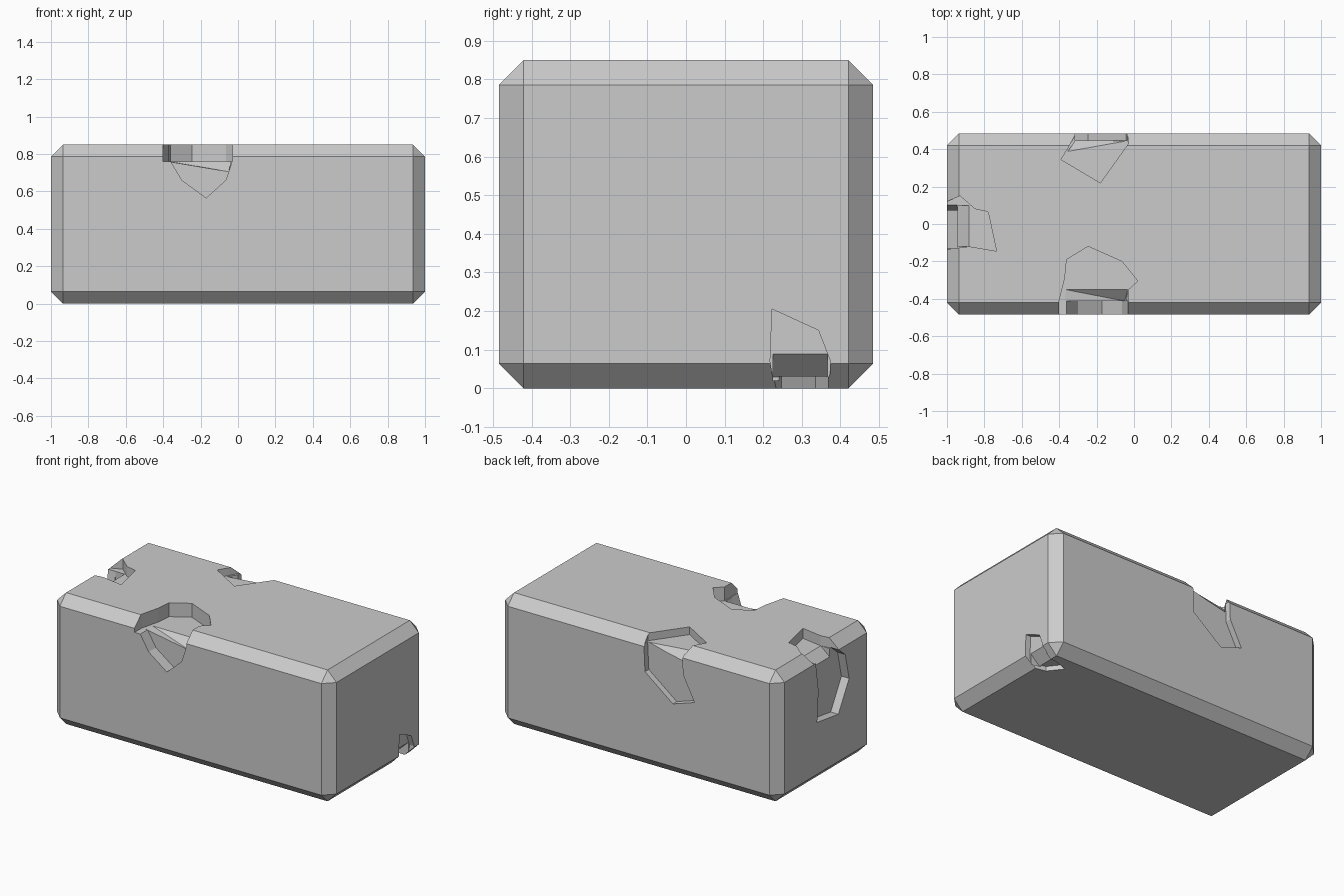
import bpy, bmesh

if "Cube" in bpy.data.objects:
    bpy.data.objects.remove(bpy.data.objects["Cube"])

# Stone block with an even flat chamfer
bpy.ops.mesh.primitive_cube_add(size=1, location=(0, 0, 0.425))
block = bpy.context.object
block.name = "stone_block"
block.scale = (2.0, 0.97, 0.85)
bpy.ops.object.transform_apply(location=True, scale=True)
bev = block.modifiers.new("chamfer", 'BEVEL')
bev.width = 0.064
bev.segments = 1
bpy.ops.object.modifier_apply(modifier="chamfer")


def carve(bm):
    """Subtract a closed bmesh from the block."""
    bmesh.ops.recalc_face_normals(bm, faces=bm.faces)
    me = bpy.data.meshes.new("chip_cutter")
    bm.to_mesh(me)
    bm.free()
    cutter = bpy.data.objects.new("chip_cutter", me)
    cutter.hide_render = True
    bpy.context.collection.objects.link(cutter)
    mod = block.modifiers.new("chip", 'BOOLEAN')
    mod.operation = 'DIFFERENCE'
    mod.solver = 'EXACT'
    mod.object = cutter
    bpy.context.view_layer.objects.active = block
    bpy.ops.object.modifier_apply(modifier="chip")
    bpy.data.objects.remove(cutter)


def prism(axis, profile, a, b):
    """Profile drawn across an axis, cut from depth a out to b."""
    place = {'x': lambda u, v, t: (t, u, v),
             'y': lambda u, v, t: (u, t, v),
             'z': lambda u, v, t: (u, v, t)}[axis]
    bm = bmesh.new()
    lo = [bm.verts.new(place(u, v, a)) for u, v in profile]
    hi = [bm.verts.new(place(u, v, b)) for u, v in profile]
    bm.faces.new(lo)
    bm.faces.new(hi[::-1])
    n = len(lo)
    for i in range(n):
        j = (i + 1) % n
        bm.faces.new((lo[i], lo[j], hi[j], hi[i]))
    carve(bm)


def wedge(points):
    """Sloped facet joining the two floors of a chip."""
    bm = bmesh.new()
    for p in points:
        bm.verts.new(p)
    bmesh.ops.convex_hull(bm, input=bm.verts)
    carve(bm)


# Chip on the front top edge
prism('z', [(-.405, -.6), (-.40, -.41), (-.37, -.29), (-.36, -.19), (-.245, -.12),
            (-.065, -.20), (.02, -.305), (-.03, -.35), (-.03, -.6)], .76, 1.0)
prism('y', [(-.403, .9), (-.375, .785), (-.30, .66), (-.17, .565),
            (-.065, .66), (-.032, .76), (-.032, .9)], -.411, -.7)
wedge([(-.37, -.35, .761), (-.034, -.35, .761), (-.05, -.412, .705), (-.37, -.412, .759),
       (-.37, -.412, .78), (-.034, -.412, .78), (-.034, -.35, .78), (-.37, -.35, .78)])

# Chip on the back top edge
prism('z', [(-.045, .6), (-.03, .43), (-.18, .22), (-.39, .345),
            (-.35, .41), (-.31, .485), (-.31, .6)], .80, 1.0)
prism('y', [(-.033, .9), (-.046, .625), (-.246, .47), (-.40, .52),
            (-.317, .68), (-.313, .9)], .446, .7)
wedge([(-.355, .387, .801), (-.036, .444, .801), (-.31, .448, .74),
       (-.036, .448, .81), (-.31, .448, .81), (-.355, .387, .81)])

# Chip on the left top edge
prism('z', [(-1.2, .10), (-1.0, .12), (-.93, .15), (-.85, .08), (-.78, .065),
            (-.735, -.145), (-.88, -.12), (-1.0, -.135), (-1.2, -.135)], .785, 1.0)
prism('x', [(.115, .9), (.10, .78), (.073, .6), (.087, .40), (-.13, .37),
            (-.24, .56), (-.20, .73), (-.128, .79), (-.128, .9)], -.945, -1.2)
wedge([(x, y, z) for y in (.10, -.119)
       for x, z in ((-.88, .786), (-.946, .73), (-.946, .80), (-.88, .80))])

# Chip on the right bottom edge
prism('z', [(1.2, .22), (1.0, .22), (.87, .247), (.80, .335),
            (.90, .368), (1.2, .37)], .03, -.2)
prism('x', [(.245, -.1), (.218, .07), (.223, .205), (.343, .15),
            (.374, .07), (.366, -.1)], .965, 1.2)
wedge([(x, y, z) for y in (.225, .366)
       for x, z in ((.90, .029), (.966, .09), (.966, .02), (.90, .02))])

for p in block.data.polygons:
    p.use_smooth = False
